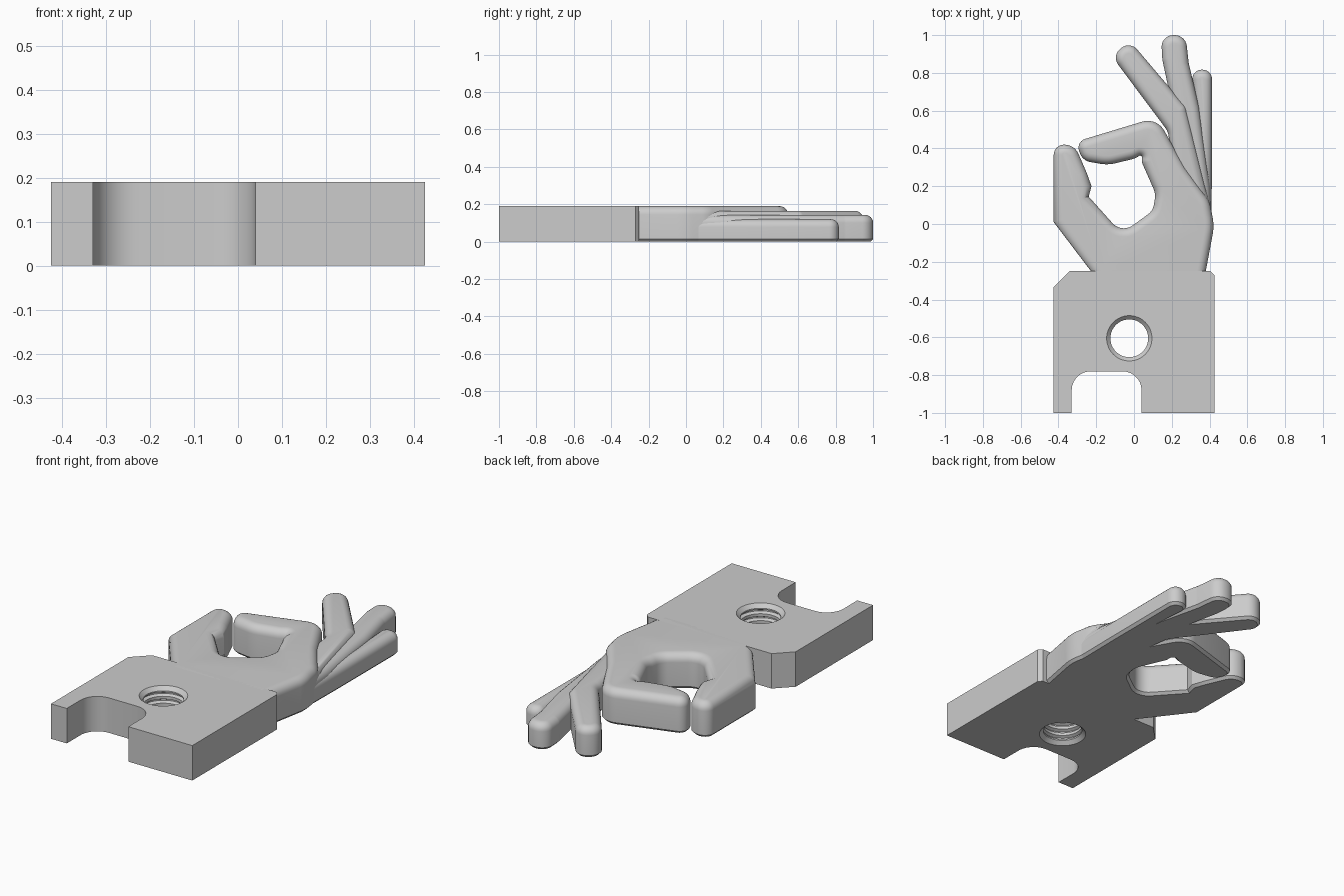
import bpy, bmesh, math
from mathutils import Vector

if "Cube" in bpy.data.objects:
    bpy.data.objects.remove(bpy.data.objects["Cube"])

grey = bpy.data.materials.new("plain_grey")
grey.diffuse_color = (0.604, 0.604, 0.604, 1)
grey.use_nodes = True
grey.node_tree.nodes["Principled BSDF"].inputs["Base Color"].default_value = grey.diffuse_color


def rounded(points, steps=7):
    """Outline from (x, y, corner radius) points, with arcs at the corners."""
    out = []
    for i, (x, y, r) in enumerate(points):
        p = Vector((x, y))
        a = Vector(points[i - 1][:2]) - p
        b = Vector(points[(i + 1) % len(points)][:2]) - p
        half = a.angle(b) / 2
        if r == 0 or half > 1.55:
            out.append(p)
            continue
        t = min(r / math.tan(half), 0.49 * a.length, 0.49 * b.length)
        r = t * math.tan(half)
        u, v = a.normalized(), b.normalized()
        c = p + (u + v).normalized() * (r / math.sin(half))
        s, e = p + u * t - c, p + v * t - c
        start = math.atan2(s.y, s.x)
        turn = math.atan2(s.x * e.y - s.y * e.x, s.dot(e))
        for k in range(steps + 1):
            w = start + turn * k / steps
            out.append(c + Vector((r * math.cos(w), r * math.sin(w))))
    return out


def inset(outline, d):
    """Move a counter-clockwise outline inwards by d."""
    out = []
    for i, p in enumerate(outline):
        a = (p - outline[i - 1]).normalized()
        b = (outline[(i + 1) % len(outline)] - p).normalized()
        na, nb = Vector((-a.y, a.x)), Vector((-b.y, b.x))
        n = (na + nb).normalized()
        out.append(p + n * (d / max(n.dot(na), 0.4)))
    return out


def finish(obj):
    bpy.ops.object.select_all(action='DESELECT')
    obj.select_set(True)
    bpy.context.view_layer.objects.active = obj
    bpy.ops.object.shade_smooth_by_angle(angle=math.radians(32))


def loft(name, rings):
    """Closed solid through a list of equal-length vertex rings."""
    bm = bmesh.new()
    loops = [[bm.verts.new(p) for p in ring] for ring in rings]
    n = len(loops[0])
    for lo, hi in zip(loops, loops[1:]):
        for i in range(n):
            j = (i + 1) % n
            bm.faces.new((lo[i], lo[j], hi[j], hi[i]))
    bm.faces.new(loops[0][::-1])
    bm.faces.new(loops[-1])
    bmesh.ops.recalc_face_normals(bm, faces=bm.faces)
    mesh = bpy.data.meshes.new(name)
    bm.to_mesh(mesh)
    bm.free()
    mesh.materials.append(grey)
    obj = bpy.data.objects.new(name, mesh)
    bpy.context.collection.objects.link(obj)
    return obj


def slab(name, points, top, edge=0.0, chamfer=0.0):
    """Extruded outline with a rounded top edge and a chamfered bottom edge."""
    outline = rounded(points)
    layers = [(0, 0), (top, 0)]
    if edge:
        layers = [(0, chamfer), (chamfer, 0)]
        for k in range(7):
            a = math.pi / 2 * k / 6
            layers.append((top - edge + edge * math.sin(a), edge * (1 - math.cos(a))))
    return loft(name, [[(p.x, p.y, z) for p in inset(outline, d)] for z, d in layers])


# Base block with a rounded notch at the front
TOP = 0.19
block = slab("base_block", [
    (-0.425, -1, 0), (-0.33, -1, 0), (-0.33, -0.78, 0.1), (0.04, -0.78, 0.1),
    (0.04, -1, 0), (0.425, -1, 0), (0.425, -0.27, 0), (0.405, -0.25, 0),
    (-0.34, -0.25, 0), (-0.425, -0.335, 0)], TOP)

# Threaded hole: stacked grooves with a countersink at both ends
profile = [(-0.02, 0.14), (0.02, 0.1)]
pitch = 0.0375
for k in range(4):
    z = 0.02 + k * pitch
    profile += [(z + 0.008, 0.1), (z + 0.016, 0.116), (z + 0.022, 0.116), (z + 0.030, 0.1)]
profile += [(TOP - 0.02, 0.1), (TOP + 0.02, 0.14)]
SEG = 48
cutter = loft("hole_cutter", [
    [(-0.025 + r * math.cos(math.tau * i / SEG), -0.605 + r * math.sin(math.tau * i / SEG), z)
     for i in range(SEG)] for z, r in profile])
cutter.hide_render = True
cut = block.modifiers.new("threaded_hole", 'BOOLEAN')
cut.operation, cut.solver, cut.object = 'DIFFERENCE', 'EXACT', cutter
bpy.context.view_layer.objects.active = block
bpy.ops.object.modifier_apply(modifier=cut.name)
bpy.data.objects.remove(cutter)
finish(block)

# Palm with the thumb and the bent index finger
finish(slab("palm_thumb_and_index", [
    (-0.425, 0.01, 0), (-0.22, -0.26, 0), (-0.22, -0.34, 0), (0.38, -0.34, 0),
    (0.38, -0.25, 0), (0.425, -0.01, 0.25), (0.40, 0.12, 0.15), (0.27, 0.30, 0),
    (0.12, 0.565, 0.1), (-0.31, 0.435, 0.055), (-0.27, 0.335, 0.07),
    (-0.14, 0.312, 0.2), (0.0, 0.345, 0.1), (0.045, 0.37, 0.02), (0.04, 0.33, 0.05),
    (0.115, 0.16, 0.1), (0.10, 0.07, 0.08), (-0.065, -0.05, 0.08), (-0.24, 0.145, 0),
    (-0.225, 0.2, 0), (-0.25, 0.27, 0.1), (-0.315, 0.42, 0.08), (-0.425, 0.42, 0.07)],
    TOP, 0.045, 0.014))

# Straight fingers, each lower than the one before
fingers = {
    "middle_finger": (0.165, [
        (-0.118, 0.889, 0.06), (0.18, 0.49, 0.1), (0.24, 0.05, 0), (0.405, 0.09, 0),
        (0.275, 0.62, 0.05), (-0.022, 0.97, 0.06)]),
    "ring_finger": (0.143, [
        (0.143, 1.0, 0.064), (0.15, 0.87, 0.1), (0.24, 0.45, 0), (0.25, 0.0, 0),
        (0.408, 0.05, 0), (0.402, 0.2, 0), (0.345, 0.62, 0), (0.29, 0.85, 0.1),
        (0.273, 1.0, 0.064)]),
    "little_finger": (0.12, [
        (0.305, 0.817, 0.052), (0.33, 0.5, 0), (0.28, 0.0, 0), (0.41, 0.05, 0),
        (0.413, 0.3, 0), (0.414, 0.817, 0.052)]),
}
for name, (top, points) in fingers.items():
    finish(slab(name, points, top, 0.042, 0.014))
